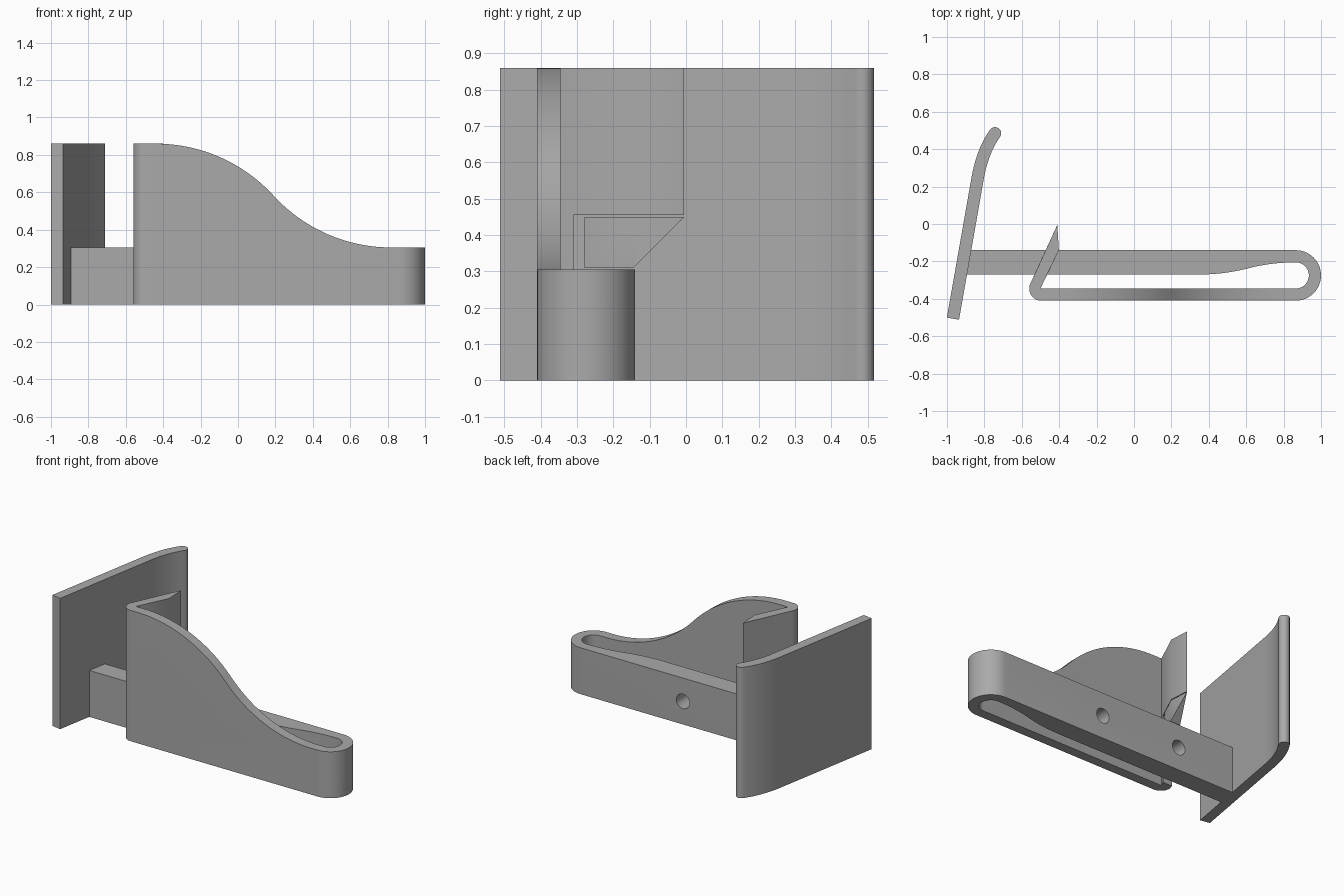
import bpy, bmesh
from math import sin, cos, radians, sqrt
from mathutils import Vector

cube = bpy.data.objects.get("Cube")
if cube:
    bpy.data.objects.remove(cube)

grey = bpy.data.materials.new("mid grey")
grey.use_nodes = True
grey.diffuse_color = (0.4, 0.4, 0.4, 1)
grey.node_tree.nodes["Principled BSDF"].inputs["Base Color"].default_value = (0.4, 0.4, 0.4, 1)

HEIGHT, BAR_TOP = 0.86, 0.305
BEND = (0.865, -0.275)
HOOK = (-0.495, -0.345)


def arc(centre, r, start, end, n=16):
    angles = [radians(start + (end - start) * i / n) for i in range(n + 1)]
    return [(centre[0] + r * cos(a), centre[1] + r * sin(a)) for a in angles]


def s_curve(p, q, n=32):
    """Two equal tangent arcs, level at both ends."""
    w, h = (q[0] - p[0]) / 2, (q[1] - p[1]) / 2
    r = (w * w + h * h) / (2 * abs(h))
    sign = 1 if h > 0 else -1
    pts = []
    for i in range(n + 1):
        d = 2 * w * i / n
        near = min(d, 2 * w - d)
        rise = sign * (r - sqrt(r * r - near * near))
        pts.append((p[0] + d, p[1] + rise if d <= w else q[1] - rise))
    return pts


def prism(name, pts, lo, hi, axis="z"):
    """Extrude a 2D outline along the given axis."""
    place = {"z": lambda a, b, c: (a, b, c),
             "y": lambda a, b, c: (a, c, b),
             "x": lambda a, b, c: (c, a, b)}[axis]
    bm = bmesh.new()
    low = [bm.verts.new(place(a, b, lo)) for a, b in pts]
    high = [bm.verts.new(place(a, b, hi)) for a, b in pts]
    bm.faces.new(low)
    bm.faces.new(high)
    for i in range(len(pts)):
        j = (i + 1) % len(pts)
        bm.faces.new((low[i], low[j], high[j], high[i]))
    bmesh.ops.recalc_face_normals(bm, faces=bm.faces)
    mesh = bpy.data.meshes.new(name)
    bm.to_mesh(mesh)
    bm.free()
    mesh.materials.append(grey)
    obj = bpy.data.objects.new(name, mesh)
    bpy.context.collection.objects.link(obj)
    return obj


def activate(obj):
    bpy.ops.object.select_all(action="DESELECT")
    obj.select_set(True)
    bpy.context.view_layer.objects.active = obj


def combine(obj, tool, operation="DIFFERENCE"):
    mod = obj.modifiers.new("combine", "BOOLEAN")
    mod.operation, mod.solver, mod.object = operation, "EXACT", tool
    activate(obj)
    bpy.ops.object.modifier_apply(modifier=mod.name)
    bpy.data.objects.remove(tool)


# Bar, round bend, front wall and hook as one folded strip
strip = [(-0.92, -0.14), (-0.92, -0.27)]
strip += s_curve((0.35, -0.27), (BEND[0], BEND[1] + 0.07))
strip += arc(BEND, 0.07, 90, -90)[1:]
strip += [(-0.5, -0.345), (-0.484, -0.31), (-0.55, -0.31)]
strip += arc(HOOK, 0.065, 155, 270)
strip += arc(BEND, 0.135, -90, 90, 24)
spring = prism("spring_clip", strip, 0, HEIGHT)

# Lower the bar, then sweep the wall top down to it
combine(spring, prism("bar_cutter", [(-1.2, -0.31), (1.2, -0.31), (1.2, 0), (-1.2, 0)], BAR_TOP, 1))
slope = s_curve((-0.44, HEIGHT), (0.82, BAR_TOP), 48)
slope += [(1.2, BAR_TOP), (1.2, 1.2), (-0.44, 1.2)]
combine(spring, prism("slope_cutter", slope, -0.6, 0.2, "y"))

# Screw holes through the bar
for x in (0.12, -0.46):
    combine(spring, prism("hole_cutter", arc((x, 0.152), 0.048, 0, 345, 23), -0.31, -0.1, "y"))

# Barb above the bar
TIP = [(-0.41, -0.005), (-0.402, -0.14)]
barb = prism("barb", [(-0.493, -0.33), (-0.54, -0.33), (-0.55, -0.31)] + TIP, 0.455, HEIGHT)
combine(spring, barb, "UNION")

# Support block under the barb with a sloping underside
support = prism("barb_support", [(-0.468, -0.28), (-0.537, -0.28)] + TIP, 0.31, 0.45)
combine(support, prism("wedge_cutter", [(-0.145, 0.31), (0.1, 0.555), (0.1, 0.2), (-0.145, 0.2)],
                       -0.7, -0.2, "x"))

# Upright plate with a curved, rounded end
start, knee, control, end = (Vector(p) for p in
                             ((-0.968, -0.506), (-0.835, 0.25), (-0.81, 0.39), (-0.743, 0.485)))
path = [start]
for i in range(13):
    t = i / 12
    path.append(knee * (1 - t) ** 2 + control * 2 * t * (1 - t) + end * t * t)
left, right = [], []
for i, p in enumerate(path):
    along = (path[min(i + 1, len(path) - 1)] - path[max(i - 1, 0)]).normalized()
    side = Vector((along.y, -along.x)) * 0.033
    right.append(tuple(p + side))
    left.append(tuple(p - side))
cap = arc(end, 0.033, -35, 145, 12)[1:-1]
plate = prism("back_plate", right + cap + left[::-1], 0, HEIGHT)
combine(spring, plate, "UNION")

for obj in (spring, support):
    activate(obj)
    bpy.ops.object.shade_smooth_by_angle(angle=radians(30))
